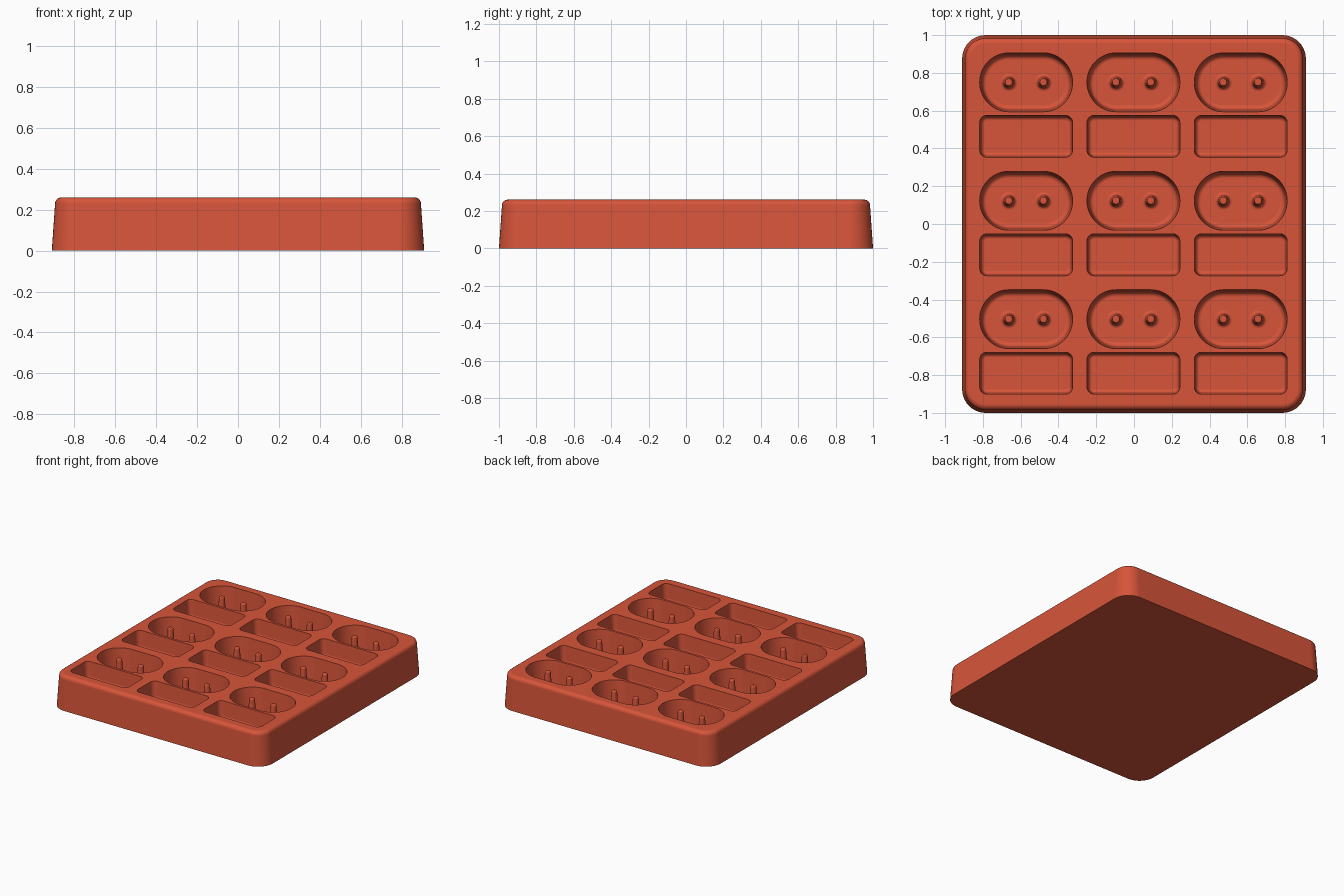
import bpy, bmesh
from math import sin, cos, pi

cube = bpy.data.objects.get("Cube")
if cube:
    bpy.data.objects.remove(cube, do_unlink=True)

HEIGHT = 0.26
DRAFT = 0.07
OVAL_DEPTH = 0.2
SLOT_DEPTH = 0.13
COLUMNS = [-0.571, -0.003, 0.565]
ROWS = [0.75, 0.123, -0.504]
SLOT_SHIFT = -0.286
PIN_SHIFT = 0.092

red = bpy.data.materials.new("terracotta red")
red.use_nodes = True
colour = (0.68, 0.09, 0.042, 1)
red.diffuse_color = colour
red.node_tree.nodes["Principled BSDF"].inputs["Base Color"].default_value = colour


def arc(steps):
    return [k / steps * pi / 2 for k in range(steps + 1)]


def outline(cx, cy, hx, hy, radius, seg):
    """Rounded rectangle, counter-clockwise."""
    radius = min(radius, hx - 0.001, hy - 0.001)
    points = []
    for quarter, (sx, sy) in enumerate([(1, 1), (-1, 1), (-1, -1), (1, -1)]):
        for t in arc(seg):
            a = t + quarter * pi / 2
            points.append((cx + sx * (hx - radius) + radius * cos(a),
                           cy + sy * (hy - radius) + radius * sin(a)))
    return points


def loft(bm, cx, cy, hx, hy, radius, profile, seg):
    """Stack outlines following (inset, z) pairs from bottom to top."""
    rings = []
    for inset, z in profile:
        pts = outline(cx, cy, hx - inset, hy - inset, radius - inset, seg)
        rings.append([bm.verts.new((x, y, z)) for x, y in pts])
    for low, high in zip(rings, rings[1:]):
        for i in range(len(low)):
            j = (i + 1) % len(low)
            bm.faces.new((low[i], low[j], high[j], high[i]))
    bm.faces.new(rings[0][::-1])
    bm.faces.new(rings[-1])


def make_object(name, bm):
    mesh = bpy.data.meshes.new(name)
    bm.to_mesh(mesh)
    bm.free()
    mesh.materials.append(red)
    obj = bpy.data.objects.new(name, mesh)
    bpy.context.collection.objects.link(obj)
    return obj


def activate(obj):
    bpy.ops.object.select_all(action="DESELECT")
    obj.select_set(True)
    bpy.context.view_layer.objects.active = obj


def pocket_profile(depth, fillet):
    """Drafted wall with a rounded floor edge, overshooting the top."""
    floor = HEIGHT - depth
    wall = DRAFT * (depth - fillet)
    profile = [(wall + fillet * (1 - sin(t)), floor + fillet * (1 - cos(t)))
               for t in arc(5)]
    return profile + [(-DRAFT * 0.02, HEIGHT + 0.02)]


# Tapered tray block with a rounded top rim
bm = bmesh.new()
rim = 0.03
taper = DRAFT * (HEIGHT - rim)
block = [(0, 0)] + [(taper + rim * (1 - cos(t)), HEIGHT - rim + rim * sin(t))
                    for t in arc(6)]
loft(bm, 0, 0, 0.91, 1.0, 0.125, block, 10)
tray = make_object("tray", bm)

# Oval wells and rectangular slots
bm = bmesh.new()
for x in COLUMNS:
    for y in ROWS:
        loft(bm, x, y, 0.246, 0.156, 0.156, pocket_profile(OVAL_DEPTH, 0.025), 14)
        loft(bm, x, y + SLOT_SHIFT, 0.246, 0.111, 0.038,
             pocket_profile(SLOT_DEPTH, 0.02), 6)
cutter = make_object("pocket_cutter", bm)
cutter.hide_render = True

cut = tray.modifiers.new("pockets", "BOOLEAN")
cut.operation = "DIFFERENCE"
cut.solver = "EXACT"
cut.object = cutter
activate(tray)
bpy.ops.object.modifier_apply(modifier=cut.name)
bpy.data.objects.remove(cutter, do_unlink=True)

# Tapered pins with flared feet, two per oval well
floor = HEIGHT - OVAL_DEPTH
foot, tip, tip_z = 0.016, 0.008, HEIGHT - 0.01
pin = [(0, floor - 0.005)]
pin += [(foot * sin(t), floor + foot * (1 - cos(t))) for t in arc(4)]
pin += [(0.027 + tip * (1 - cos(t)), tip_z - tip + tip * sin(t)) for t in arc(3)]
bm = bmesh.new()
for x in COLUMNS:
    for y in ROWS:
        for side in (-1, 1):
            loft(bm, x + side * PIN_SHIFT, y, 0.047, 0.047, 0.047, pin, 5)
pins = make_object("well_pins", bm)

# Smooth curves, crisp pocket edges
for obj in (tray, pins):
    activate(obj)
    bpy.ops.object.shade_smooth_by_angle(angle=0.6)
    weighted = obj.modifiers.new("weighted_normals", "WEIGHTED_NORMAL")
    weighted.keep_sharp = True
